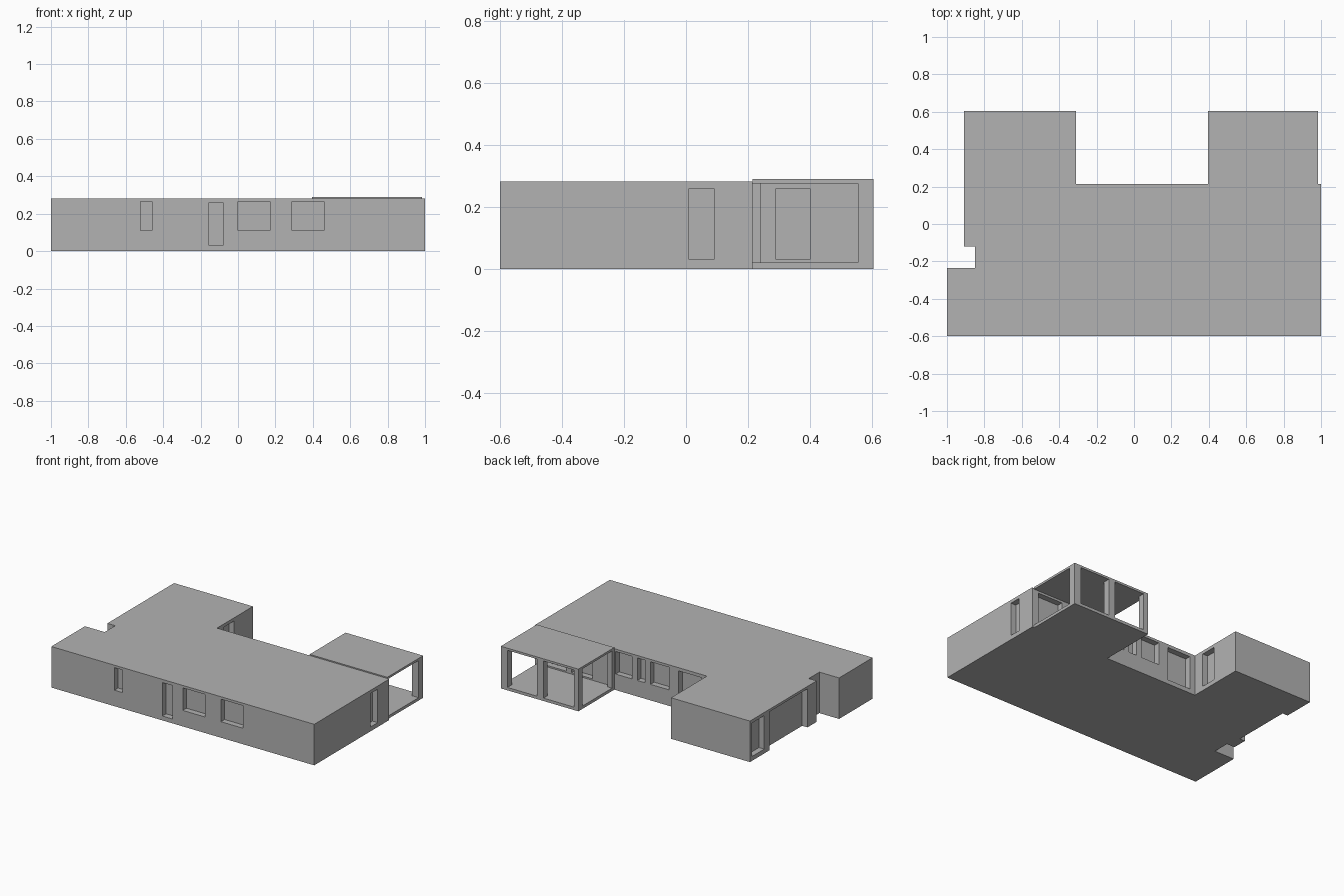
import bpy
import bmesh

cube = bpy.data.objects.get("Cube")
if cube:
    bpy.data.objects.remove(cube, do_unlink=True)

# Single plaster colour
plaster = bpy.data.materials.new("grey_plaster")
plaster.use_nodes = True
GREY = (0.45, 0.45, 0.45, 1)
plaster.diffuse_color = GREY
plaster.node_tree.nodes["Principled BSDF"].inputs["Base Color"].default_value = GREY


def make_object(name, bm):
    bmesh.ops.recalc_face_normals(bm, faces=bm.faces)
    mesh = bpy.data.meshes.new(name)
    bm.to_mesh(mesh)
    bm.free()
    mesh.materials.append(plaster)
    obj = bpy.data.objects.new(name, mesh)
    bpy.context.collection.objects.link(obj)
    return obj


def add_box(bm, xs, ys, zs):
    verts = bmesh.ops.create_cube(bm, size=1)["verts"]
    for v in verts:
        v.co = [r[0] if c < 0 else r[1] for c, r in zip(v.co, (xs, ys, zs))]


def box(name, xs, ys, zs):
    bm = bmesh.new()
    add_box(bm, xs, ys, zs)
    return make_object(name, bm)


# House body: floor plan extruded to roof height
FRONT, BACK, REAR = -0.6, 0.215, 0.605
SIDE, WING_IN, WING_OUT = 1.0, -0.31, -0.91
ROOF = 0.282
plan = [(-1, FRONT), (SIDE, FRONT), (SIDE, BACK), (WING_IN, BACK),
        (WING_IN, REAR), (WING_OUT, REAR), (WING_OUT, -0.12),
        (-0.85, -0.12), (-0.85, -0.235), (-1, -0.235)]
bm = bmesh.new()
base = bm.faces.new([bm.verts.new((x, y, 0)) for x, y in plan])
top = bmesh.ops.extrude_face_region(bm, geom=[base])["geom"]
bmesh.ops.translate(bm, vec=(0, 0, ROOF),
                    verts=[g for g in top if isinstance(g, bmesh.types.BMVert)])
house = make_object("house_body", bm)

# Recessed windows and doors, as spans along each wall
DEPTH = 0.04
WINDOW, DOOR = (0.11, 0.265), (0.03, 0.26)
front_openings = [(-0.52, -0.46, WINDOW), (-0.155, -0.08, DOOR),
                  (0.0, 0.17, WINDOW), (0.29, 0.46, WINDOW)]
back_openings = [(-0.27, -0.095, DOOR), (-0.02, 0.12, WINDOW), (0.16, 0.22, WINDOW),
                 (0.26, 0.385, WINDOW), (0.56, 0.72, DOOR), (0.76, 0.95, DOOR)]
bm = bmesh.new()
for a, b, zs in front_openings:
    add_box(bm, (a, b), (FRONT - DEPTH, FRONT + DEPTH), zs)
for a, b, zs in back_openings:
    add_box(bm, (a, b), (BACK - DEPTH, BACK + DEPTH), zs)
for wall, a, b, zs in [(SIDE, 0.01, 0.09, DOOR), (WING_IN, 0.29, 0.4, DOOR),
                       (WING_OUT, 0.45, 0.58, DOOR),
                       (WING_OUT, -0.02, 0.39, (-0.05, 0.265))]:
    add_box(bm, (wall - DEPTH, wall + DEPTH), (a, b), zs)
cutter = make_object("opening_cutter", bm)
cutter.hide_render = True

cut = house.modifiers.new("openings", "BOOLEAN")
cut.operation = "DIFFERENCE"
cut.solver = "EXACT"
cut.object = cutter
bpy.context.view_layer.objects.active = house
bpy.ops.object.modifier_apply(modifier=cut.name)
bpy.data.objects.remove(cutter, do_unlink=True)

# Open porch: floor, roof and posts
PX, PY = (0.395, 0.985), (BACK, REAR)
FLOOR, CEILING = 0.02, 0.275
box("porch_floor", PX, PY, (0, FLOOR))
box("porch_roof", PX, PY, (CEILING, 0.29))
posts = {"right_post": ((PX[0], 0.43), (0.56, REAR)),
         "middle_post": ((0.66, 0.71), (0.56, REAR)),
         "left_post": ((0.935, PX[1]), (0.555, REAR)),
         "wall_post": ((PX[0], 0.43), (BACK, 0.24))}
for name, (xs, ys) in posts.items():
    box("porch_" + name, xs, ys, (FLOOR, CEILING))
